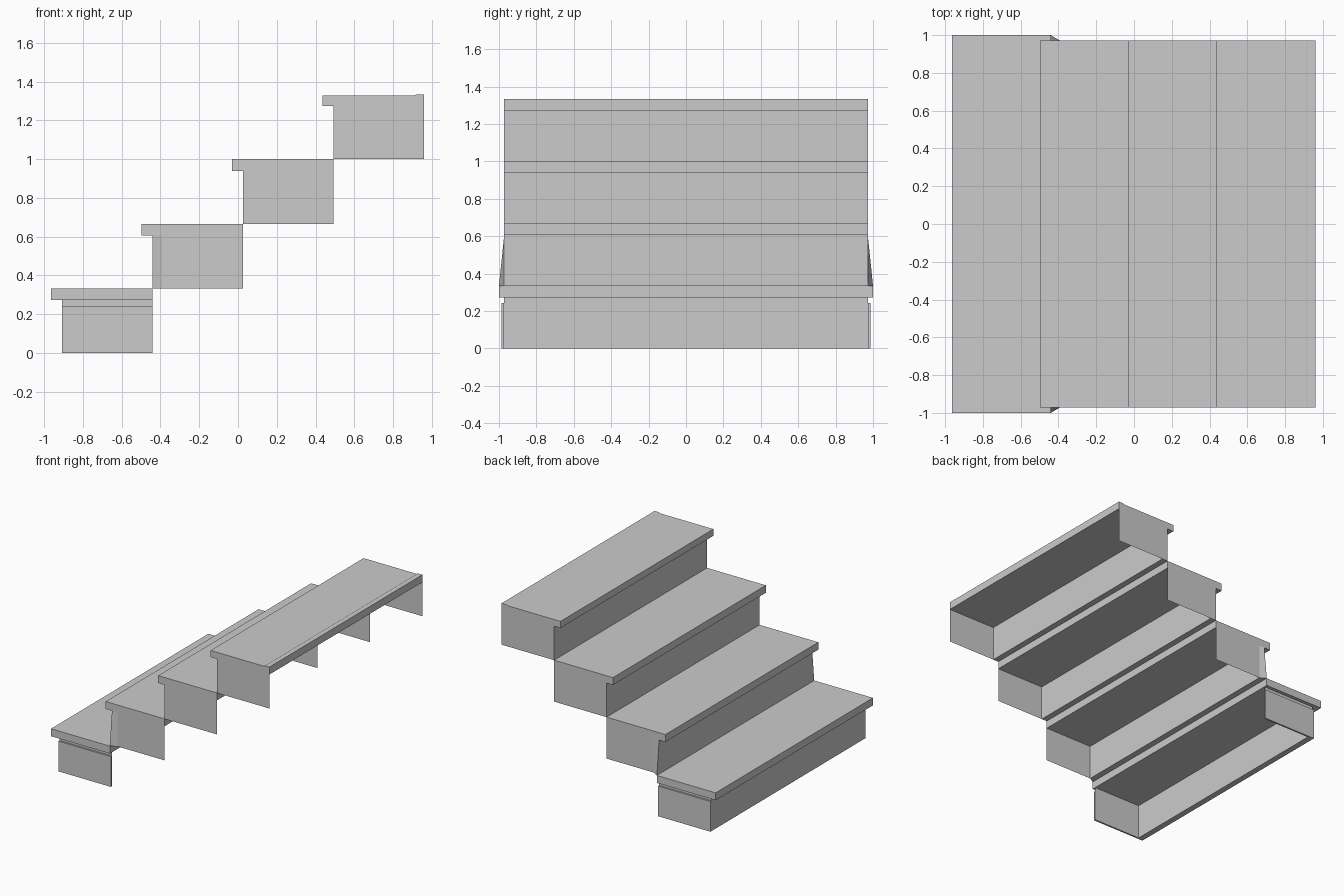
import bpy

if "Cube" in bpy.data.objects:
    bpy.data.objects.remove(bpy.data.objects["Cube"])

RUN, RISE = 0.467, 0.3333
X0 = -0.964          # nose of the lowest tread
NOSE = 0.056         # overhang of tread beyond riser
SLAB = 0.06          # tread thickness
THICK = 0.048        # riser thickness


def mesh_object(name, verts, faces):
    me = bpy.data.meshes.new(name)
    me.from_pydata(verts, [], faces)
    me.update()
    ob = bpy.data.objects.new(name, me)
    bpy.context.collection.objects.link(ob)
    return ob


def extrude_y(name, profile, y0, y1):
    """Solid from an x-z profile (counter-clockwise seen from -y)."""
    n = len(profile)
    verts = [(x, y, z) for y in (y0, y1) for x, z in profile]
    faces = [tuple(range(n)), tuple(range(2 * n - 1, n - 1, -1))]
    faces += [(i, i + n, (i + 1) % n + n, (i + 1) % n) for i in range(n)]
    return mesh_object(name, verts, faces)


def rect(x0, x1, z0, z1):
    return [(x0, z0), (x1, z0), (x1, z1), (x0, z1)]


def side_plane(name, x0, x1, z0, z1, y):
    verts = [(x, y, z) for x, z in rect(x0, x1, z0, z1)]
    return mesh_object(name, verts, [(0, 1, 2, 3) if y < 0 else (3, 2, 1, 0)])


for i in range(4):
    nose = X0 + RUN * i
    front, back = nose + NOSE, nose + NOSE + RUN
    z0, z1 = RISE * i, RISE * (i + 1)
    under = z1 - SLAB
    half = 0.972
    label = f"step_{i + 1}"

    # Tread slab: lowest is wider, highest has a slightly raised back edge
    profile = rect(nose, back, under, z1)
    if i == 3:
        profile = [(nose, under), (back, under), (back, z1), (back - 0.04, z1),
                   (back - 0.05, z1 - 0.006), (nose, z1 - 0.006)]
    w = 1.0 if i == 0 else half
    extrude_y(label + "_tread", profile, -w, w)

    # Riser board, open box behind it
    riser = extrude_y(label + "_riser", rect(front, front + THICK, z0, under), -half, half)
    if i == 1:
        # Lower front corners flare out to the wider bottom tread
        for v in riser.data.vertices:
            if v.co.x < front + 0.01 and v.co.z < z0 + 0.01:
                v.co.y = 1.0 if v.co.y > 0 else -1.0

    # Side panels
    for s, side in ((-1, "front"), (1, "back")):
        start = front + THICK if i == 1 else front
        side_plane(f"{label}_{side}_side", start, back, z0, under, s * half)
        if i == 0:
            # Outer cladding board with a narrow gap below the tread
            ya, yb = sorted((s * half, s * 0.986))
            extrude_y(f"{label}_{side}_cladding", rect(front, back, 0, 0.243), ya, yb)
